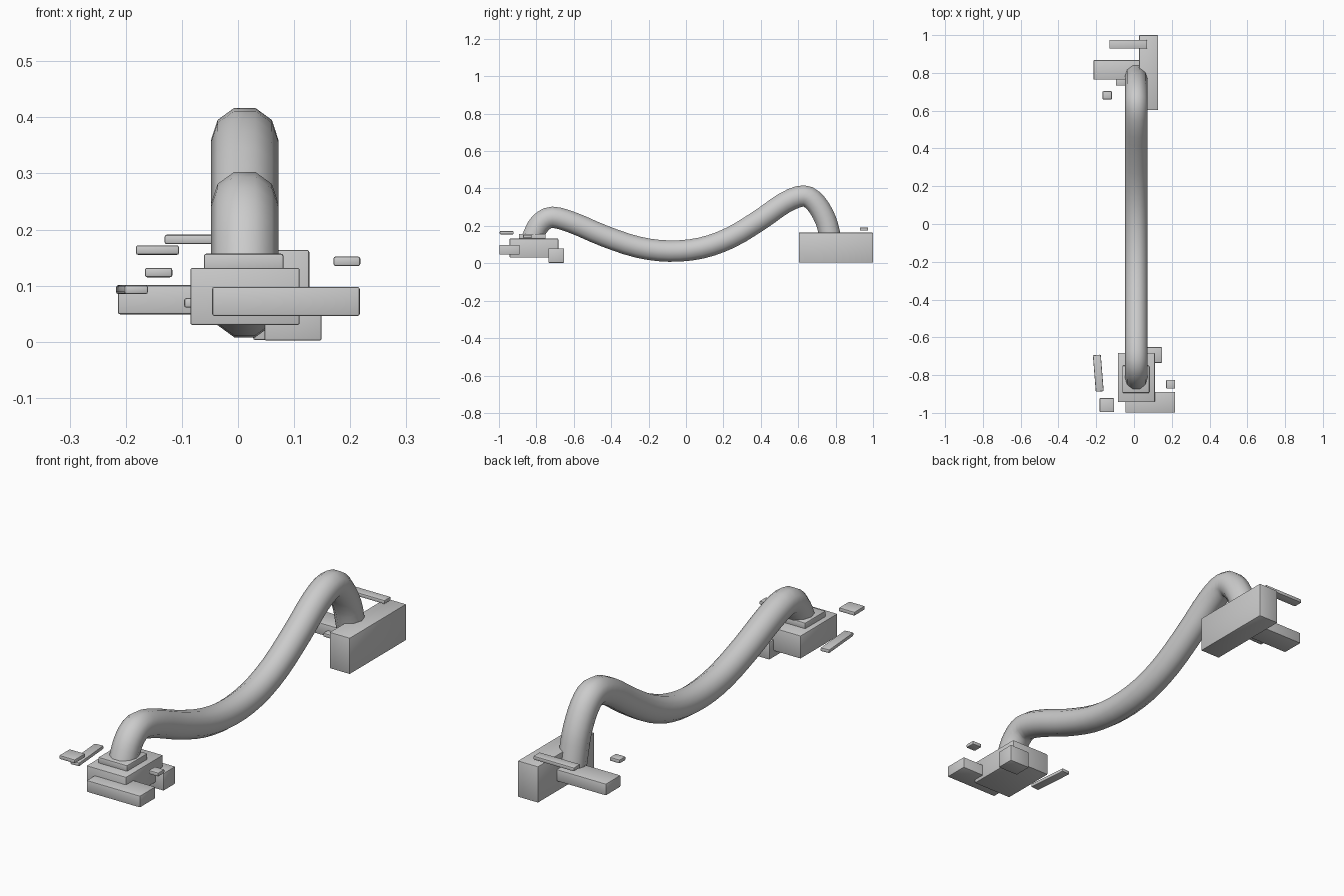
import bpy, bmesh, math
from mathutils import Vector

if "Cube" in bpy.data.objects:
    bpy.data.objects.remove(bpy.data.objects["Cube"])


def finish(obj, angle=40):
    bpy.ops.object.select_all(action='DESELECT')
    obj.select_set(True)
    bpy.context.view_layer.objects.active = obj
    bpy.ops.object.shade_smooth_by_angle(angle=math.radians(angle))


def mesh_object(name, bm):
    me = bpy.data.meshes.new(name)
    bmesh.ops.recalc_face_normals(bm, faces=bm.faces)
    bm.to_mesh(me)
    bm.free()
    obj = bpy.data.objects.new(name, me)
    bpy.context.collection.objects.link(obj)
    return obj


def block(name, x, y, z, turn=0, bevel=0.004):
    """Bevelled box given its (min, max) on each axis."""
    bm = bmesh.new()
    bmesh.ops.create_cube(bm, size=1)
    for v in bm.verts:
        v.co = Vector([v.co[i] * (r[1] - r[0]) for i, r in enumerate((x, y, z))])
    bmesh.ops.bevel(bm, geom=bm.edges[:], offset=bevel, segments=2,
                    profile=0.5, affect='EDGES')
    obj = mesh_object(name, bm)
    obj.location = [sum(r) / 2 for r in (x, y, z)]
    obj.rotation_euler.z = math.radians(turn)
    finish(obj)


def hose(name, x, path, radius, sides=10, steps=3):
    """Tube swept along a smooth curve through (y, z) points."""
    pts = [Vector((x, y, z)) for y, z in path]
    ext = [2 * pts[0] - pts[1]] + pts + [2 * pts[-1] - pts[-2]]
    line = []
    for a, b, c, d in zip(ext, ext[1:], ext[2:], ext[3:]):
        for k in range(steps):
            t = k / steps
            line.append(0.5 * (2 * b + (c - a) * t + (2 * a - 5 * b + 4 * c - d) * t * t
                               + (3 * b - a - 3 * c + d) * t ** 3))
    line.append(pts[-1])
    bm = bmesh.new()
    side = Vector((1, 0, 0))
    rings = []
    for i, p in enumerate(line):
        tan = (line[min(i + 1, len(line) - 1)] - line[max(i - 1, 0)]).normalized()
        up = side.cross(tan)
        rings.append([bm.verts.new(p + radius * (side * math.cos(a) + up * math.sin(a)))
                      for a in (2 * math.pi * k / sides for k in range(sides))])
    for r, s in zip(rings, rings[1:]):
        for k in range(sides):
            n = (k + 1) % sides
            bm.faces.new((r[k], r[n], s[n], s[k]))
    bm.faces.new(rings[0])
    bm.faces.new(rings[-1])
    finish(mesh_object(name, bm), 50)


# sagging hose between the two ends
hose("hose", 0.012, [(-0.84, 0.08), (-0.815, 0.15), (-0.78, 0.212), (-0.715, 0.246),
                     (-0.6, 0.215), (-0.44, 0.147), (-0.26, 0.087), (-0.09, 0.065),
                     (0.08, 0.081), (0.24, 0.138), (0.4, 0.235), (0.53, 0.325),
                     (0.63, 0.36), (0.695, 0.32), (0.745, 0.235), (0.768, 0.155),
                     (0.787, 0.07)], 0.06)

# front end blocks
block("front_base", (-0.085, 0.11), (-0.943, -0.683), (0.03, 0.132))
block("front_collar", (-0.061, 0.081), (-0.894, -0.75), (0.125, 0.157))
block("front_bar", (-0.046, 0.217), (-0.998, -0.889), (0.046, 0.098))
block("front_foot", (0.047, 0.149), (-0.735, -0.652), (0.002, 0.08))

# front loose chips
block("front_chip_long", (-0.21, -0.168), (-0.887, -0.693), (0.085, 0.101), turn=4.6)
block("front_chip_corner", (-0.182, -0.105), (-0.996, -0.922), (0.155, 0.172))
block("front_chip_small", (0.17, 0.218), (-0.871, -0.826), (0.135, 0.152))

# back end blocks
block("back_base", (0.027, 0.127), (0.603, 1.0), (0.003, 0.164))
block("back_bar", (-0.214, 0.05), (0.764, 0.868), (0.049, 0.101))

# back loose chips
block("back_chip_long", (-0.131, 0.069), (0.929, 0.974), (0.174, 0.191))
block("back_chip_small", (-0.166, -0.117), (0.66, 0.703), (0.115, 0.132))
block("back_chip_tab", (-0.096, -0.035), (0.733, 0.776), (0.061, 0.078))
